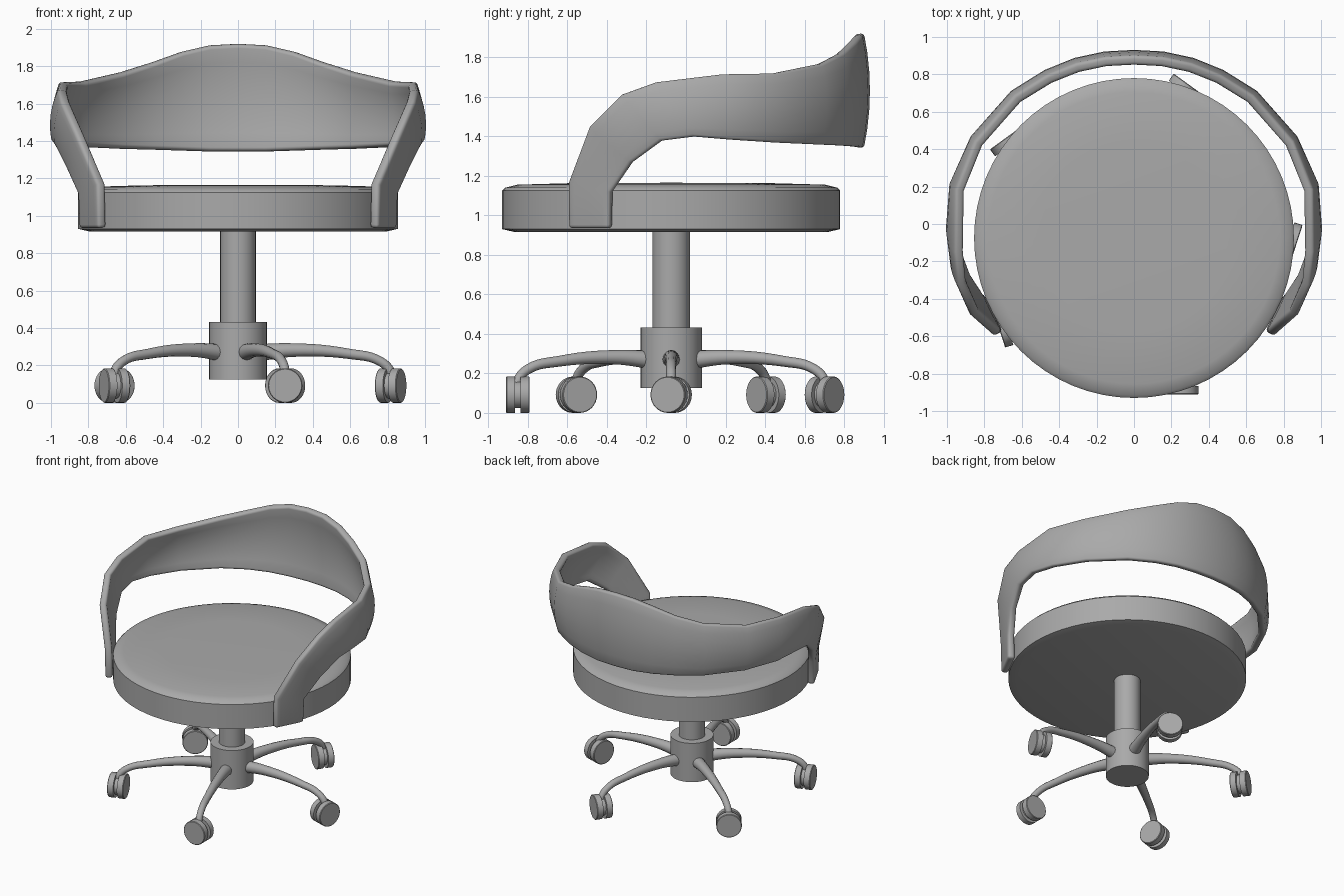
import bpy, bmesh
from math import cos, sin, pi, radians
from mathutils import Vector

cube = bpy.data.objects.get("Cube")
if cube:
    bpy.data.objects.remove(cube, do_unlink=True)

grey = bpy.data.materials.new("plain_grey")
grey.use_nodes = True
grey.diffuse_color = (0.4, 0.4, 0.4, 1)
grey.node_tree.nodes["Principled BSDF"].inputs["Base Color"].default_value = grey.diffuse_color

AXIS_Y = -0.075   # the seat, column and base share this axis


def add_object(name, mesh, location=(0, 0, 0), rotation=(0, 0, 0), sharp=35):
    mesh.shade_smooth()
    mesh.set_sharp_from_angle(angle=radians(sharp))
    mesh.materials.clear()
    mesh.materials.append(grey)
    obj = bpy.data.objects.new(name, mesh)
    obj.location, obj.rotation_euler = location, rotation
    bpy.context.scene.collection.objects.link(obj)
    return obj


def lathe(name, profile, steps):
    """Spin (radius, height) points around z into a closed mesh."""
    bm = bmesh.new()
    verts = [bm.verts.new((r, 0, z)) for r, z in profile]
    edges = [bm.edges.new(pair) for pair in zip(verts, verts[1:])]
    bmesh.ops.spin(bm, geom=verts + edges, cent=(0, 0, 0), axis=(0, 0, 1),
                   angle=2 * pi, steps=steps)
    bmesh.ops.remove_doubles(bm, verts=bm.verts, dist=1e-4)
    bmesh.ops.recalc_face_normals(bm, faces=bm.faces)
    mesh = bpy.data.meshes.new(name)
    bm.to_mesh(mesh)
    bm.free()
    return mesh


# Seat cushion, gas column and hub
centre = (0, AXIS_Y, 0)
seat = [(0, 0.915), (0.79, 0.915), (0.855, 0.93), (0.855, 1.125), (0.84, 1.14),
        (0.78, 1.155), (0.5, 1.163), (0, 1.165)]
add_object("seat", lathe("seat", seat, 64), centre)
column = [(0, 0.4), (0.095, 0.4), (0.095, 0.93), (0, 0.93)]
add_object("column", lathe("column", column, 32), centre)
hub = [(0, 0.125), (0.155, 0.125), (0.155, 0.433), (0, 0.433)]
add_object("hub", lathe("hub", hub, 32), centre)


# Tapered leg that arches out and turns down into its caster
def leg_mesh():
    curve = bpy.data.curves.new("leg_path", "CURVE")
    curve.dimensions = "3D"
    curve.bevel_depth, curve.bevel_resolution = 1, 4
    curve.resolution_u, curve.use_fill_caps = 6, True
    path = [(0.08, 0.265, 0.047), (0.3, 0.282, 0.036), (0.6, 0.261, 0.027),
            (0.76, 0.222, 0.025), (0.815, 0.165, 0.025), (0.82, 0.09, 0.025)]
    spline = curve.splines.new("BEZIER")
    spline.bezier_points.add(len(path) - 1)
    for point, (r, z, radius) in zip(spline.bezier_points, path):
        point.co, point.radius = (r, 0, z), radius
        point.handle_left_type = point.handle_right_type = "AUTO"
    temp = bpy.data.objects.new("leg_path", curve)
    bpy.context.scene.collection.objects.link(temp)
    graph = bpy.context.evaluated_depsgraph_get()
    mesh = bpy.data.meshes.new_from_object(temp.evaluated_get(graph))
    bpy.data.objects.remove(temp, do_unlink=True)
    return mesh


# Twin-disc caster, with a groove between the discs
half = [(0, -0.06), (0.088, -0.06), (0.092, -0.056), (0.092, -0.014), (0.068, -0.014)]
caster = lathe("caster", half + [(r, -h) for r, h in reversed(half)], 32)
leg = leg_mesh()
for i in range(5):
    a = radians(72 * i)
    add_object(f"leg_{i + 1}", leg, centre, (0, 0, a), 60)
    spot = (0.816 * cos(a), AXIS_Y + 0.816 * sin(a), 0.092)
    add_object(f"caster_{i + 1}", caster, spot, (0, pi / 2, a - radians(18)))

# Backrest band: upper and lower edge points from one arm tip to the middle
upper = [(0.725, -0.585, 0.935), (0.73, -0.585, 1.17), (0.85, -0.48, 1.45),
         (0.92, -0.32, 1.61), (0.935, -0.15, 1.67), (0.93, 0.18, 1.71),
         (0.83, 0.43, 1.715), (0.62, 0.67, 1.765), (0.45, 0.775, 1.82),
         (0.3, 0.835, 1.875), (0.15, 0.867, 1.91), (0, 0.875, 1.918)]
lower = [(0.83, -0.38, 0.935), (0.835, -0.375, 1.12), (0.9, -0.27, 1.27),
         (0.955, -0.12, 1.38), (0.97, 0.04, 1.4), (0.935, 0.22, 1.385),
         (0.82, 0.45, 1.37), (0.62, 0.67, 1.36), (0.45, 0.775, 1.355),
         (0.3, 0.835, 1.35), (0.15, 0.867, 1.345), (0, 0.875, 1.345)]
ROWS = 6
bm = bmesh.new()
grid = []
for i, (top, bottom) in enumerate(zip(upper, lower)):
    bulge = 0.03 * min(1, i / 5)
    column_verts = []
    for j in range(ROWS + 1):
        t = j / ROWS
        p = Vector(bottom).lerp(Vector(top), t)
        out = Vector((p.x, p.y, 0)).normalized()
        p += out * bulge * 4 * t * (1 - t)
        if i == len(upper) - 1:
            p.x = 0
        column_verts.append(bm.verts.new(p))
    grid.append(column_verts)
for a, b in zip(grid, grid[1:]):
    for j in range(ROWS):
        bm.faces.new((a[j], b[j], b[j + 1], a[j + 1]))
band = bpy.data.meshes.new("backrest")
bm.to_mesh(band)
bm.free()
backrest = add_object("backrest", band, sharp=180)
mirror = backrest.modifiers.new("mirror", "MIRROR")
mirror.use_clip = True
solid = backrest.modifiers.new("thickness", "SOLIDIFY")
solid.thickness, solid.offset = 0.052, 0
bevel = backrest.modifiers.new("soft_rim", "BEVEL")
bevel.width, bevel.segments = 0.018, 3
bevel.limit_method, bevel.angle_limit = "ANGLE", radians(55)
